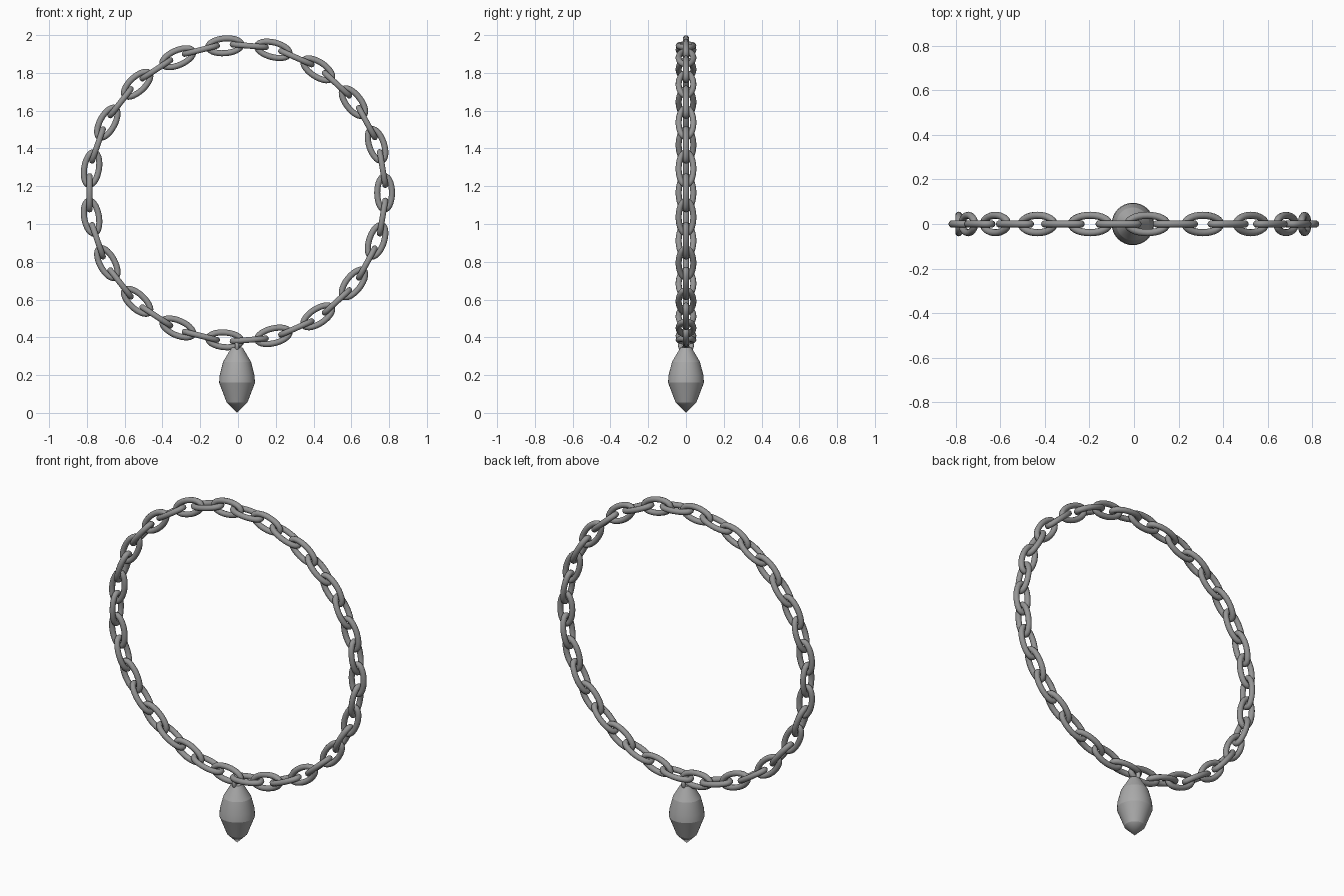
import bpy, bmesh, math
from mathutils import Matrix, Vector

if "Cube" in bpy.data.objects:
    bpy.data.objects.remove(bpy.data.objects["Cube"])

CX, CZ, R, N = -0.005, 1.165, 0.781, 38   # chain circle and link count


def material(name, v):
    m = bpy.data.materials.new(name)
    m.diffuse_color = (v, v, v, 1)
    m.use_nodes = True
    m.node_tree.nodes["Principled BSDF"].inputs["Base Color"].default_value = m.diffuse_color
    return m


chain_grey = material("chain grey", 0.30)
pendant_grey = material("pendant grey", 0.40)


def finish(name, bm, mat, angle):
    bmesh.ops.recalc_face_normals(bm, faces=bm.faces)
    me = bpy.data.meshes.new(name)
    bm.to_mesh(me)
    bm.free()
    me.materials.append(mat)
    ob = bpy.data.objects.new(name, me)
    bpy.context.collection.objects.link(ob)
    bpy.ops.object.select_all(action='DESELECT')
    ob.select_set(True)
    bpy.context.view_layer.objects.active = ob
    bpy.ops.object.shade_smooth_by_angle(angle=math.radians(angle))
    return ob


def oval_ring(bm, a, b, r, mat, segs=28, sides=10):
    """Round wire bent into an oval, lying in the local XY plane."""
    rings = []
    for i in range(segs):
        t = 2 * math.pi * i / segs
        p = Vector((a * math.cos(t), b * math.sin(t), 0))
        n = Vector((b * math.cos(t), a * math.sin(t), 0)).normalized()
        rings.append([bm.verts.new(mat @ (p + r * (n * math.cos(u) + Vector((0, 0, math.sin(u))))))
                      for u in (2 * math.pi * j / sides for j in range(sides))])
    for i in range(segs):
        p, q = rings[i], rings[(i + 1) % segs]
        for j in range(sides):
            k = (j + 1) % sides
            bm.faces.new((p[j], q[j], q[k], p[k]))


# chain: links alternate between lying in the circle's plane and across it
for i in range(N):
    t = 2 * math.pi * i / N
    tangent = Vector((-math.sin(t), 0, math.cos(t)))
    radial = Vector((math.cos(t), 0, math.sin(t)))
    across = Vector((0, 1, 0))
    side, up = (radial, across) if i % 2 == 0 else (across, radial)
    m = Matrix((tangent, side, up)).transposed().to_4x4()
    m = Matrix.Translation(Vector((CX, 0, CZ)) + radial * R) @ m
    bm = bmesh.new()
    oval_ring(bm, 0.088, 0.039, 0.016, m)
    finish(f"chain_link_{i + 1:02d}", bm, chain_grey, 60)

# pendant: turned drop with creased bands
profile = [(0.0, 0.0), (0.055, 0.055), (0.095, 0.16), (0.092, 0.2), (0.074, 0.27),
           (0.03, 0.345), (0.0, 0.35)]
bm = bmesh.new()
vs = [bm.verts.new((x + CX, 0, z)) for x, z in profile]
es = [bm.edges.new(e) for e in zip(vs, vs[1:])]
bmesh.ops.spin(bm, geom=vs + es, cent=(CX, 0, 0), axis=(0, 0, 1),
               angle=2 * math.pi, steps=32, use_duplicate=False)
bmesh.ops.remove_doubles(bm, verts=bm.verts, dist=0.0005)
finish("pendant", bm, pendant_grey, 14)

# bail: small ring joining the pendant to the chain, seen edge-on from the front
bm = bmesh.new()
oval_ring(bm, 0.030, 0.030, 0.012,
          Matrix.Translation((CX, 0, 0.358)) @ Matrix.Rotation(math.pi / 2, 4, 'Y'))
finish("bail", bm, pendant_grey, 60)
